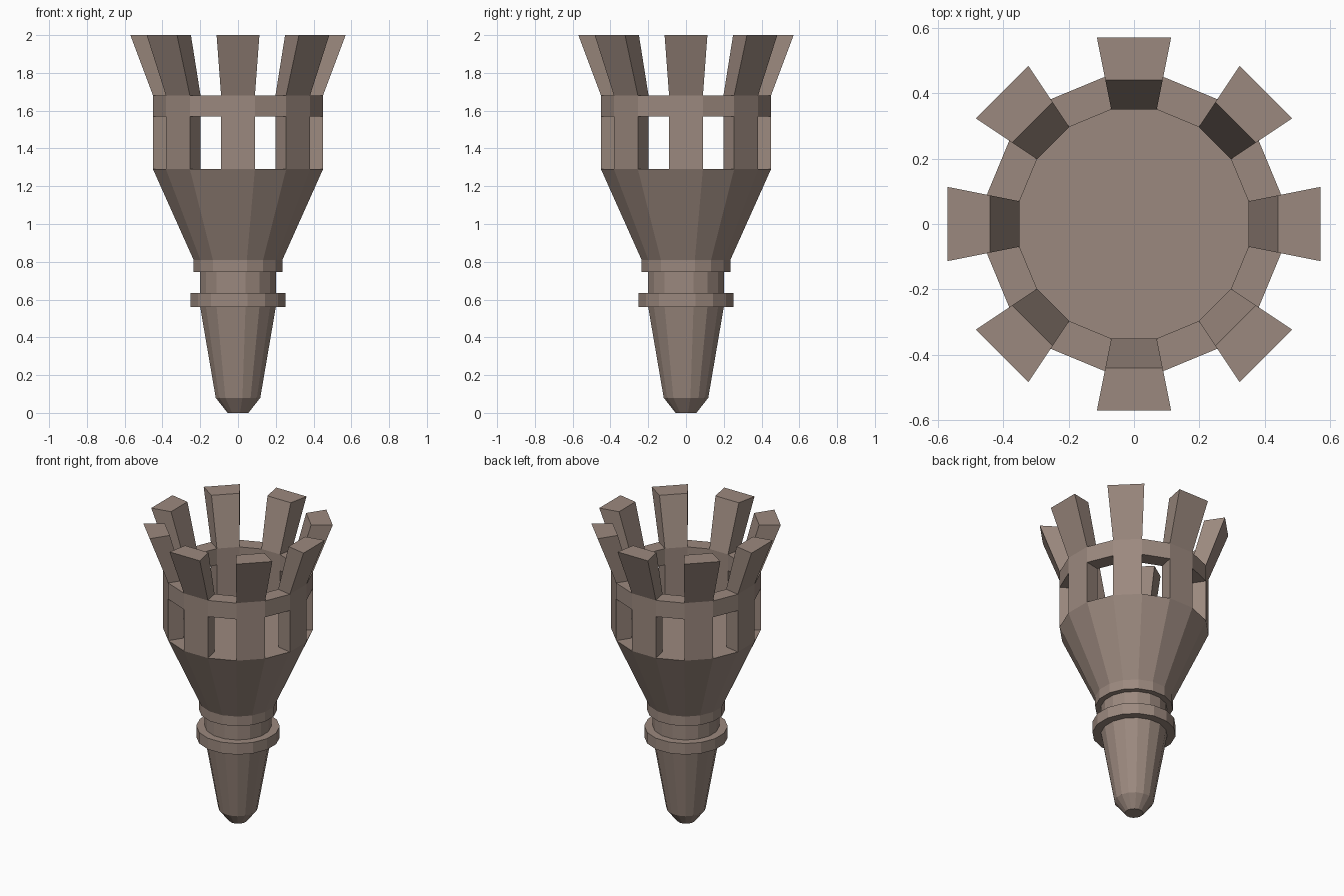
import bpy, bmesh, math

if "Cube" in bpy.data.objects:
    bpy.data.objects.remove(bpy.data.objects["Cube"])

N = 16                                   # sides all round
K = 1 / math.cos(math.pi / N)            # flat-to-flat radius -> corner radius

mat = bpy.data.materials.new("brown_metal")
mat.diffuse_color = (0.33, 0.25, 0.21, 1)
mat.use_nodes = True
mat.node_tree.nodes["Principled BSDF"].inputs["Base Color"].default_value = mat.diffuse_color


def ring(bm, r, z):
    return [bm.verts.new((r * K * math.cos((i - 0.5) * math.tau / N),
                          r * K * math.sin((i - 0.5) * math.tau / N), z)) for i in range(N)]


def finish(bm, name):
    loose = [v for v in bm.verts if not v.link_faces]
    bmesh.ops.delete(bm, geom=loose, context='VERTS')
    bmesh.ops.recalc_face_normals(bm, faces=bm.faces)
    mesh = bpy.data.meshes.new(name)
    bm.to_mesh(mesh)
    bm.free()
    ob = bpy.data.objects.new(name, mesh)
    mesh.materials.append(mat)
    bpy.context.collection.objects.link(ob)


# Turned body: pointed stem, collar, neck and flared cup with a closed top
profile = [(0.055, 0), (0.118, 0.08), (0.20, 0.56), (0.251, 0.56), (0.251, 0.635),
           (0.20, 0.635), (0.20, 0.745), (0.235, 0.745), (0.235, 0.81), (0.45, 1.29)]
bm = bmesh.new()
rings = [ring(bm, r, z) for r, z in profile]
for a, b in zip(rings, rings[1:]):
    for i in range(N):
        j = (i + 1) % N
        bm.faces.new((a[i], a[j], b[j], b[i]))
bm.faces.new(rings[0][::-1])
bm.faces.new(rings[-1])
finish(bm, "body")

# Crown: posts, a full band above them, then flared prongs over the posts
levels = [(0.45, 0.35, 1.29), (0.45, 0.35, 1.57), (0.45, 0.35, 1.68), (0.57, 0.44, 2.0)]
bm = bmesh.new()
outer = [ring(bm, o, z) for o, i, z in levels]
inner = [ring(bm, i, z) for o, i, z in levels]


def solid(k, lv):
    return 0 <= lv <= 2 and (lv == 1 or k % 2 == 0)


for lv in range(3):
    for k in range(N):
        if not solid(k, lv):
            continue
        j, up = (k + 1) % N, lv + 1
        bm.faces.new((outer[lv][k], outer[lv][j], outer[up][j], outer[up][k]))
        bm.faces.new((inner[lv][j], inner[lv][k], inner[up][k], inner[up][j]))
        if not solid(k, lv + 1):
            bm.faces.new((outer[up][k], outer[up][j], inner[up][j], inner[up][k]))
        if not solid(k, lv - 1):
            bm.faces.new((outer[lv][j], outer[lv][k], inner[lv][k], inner[lv][j]))
        for e, side in ((k, k - 1), (j, k + 1)):
            if not solid(side % N, lv):
                bm.faces.new((outer[lv][e], outer[up][e], inner[up][e], inner[lv][e]))
finish(bm, "crown")
